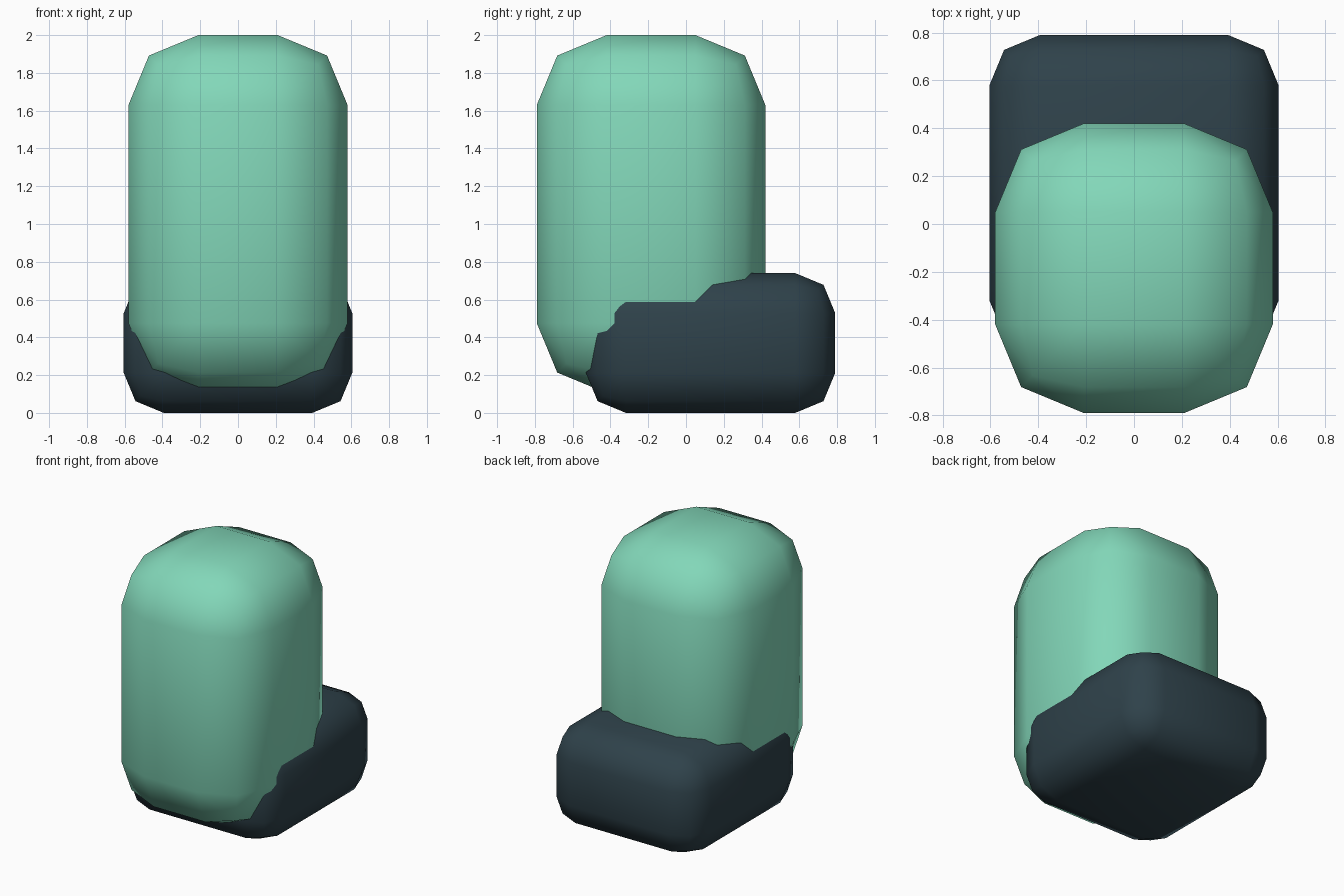
import bpy
from mathutils import Matrix, Vector
import bmesh

if "Cube" in bpy.data.objects:
    bpy.data.objects.remove(bpy.data.objects["Cube"])


def material(name, rgb):
    mat = bpy.data.materials.new(name)
    mat.diffuse_color = (*rgb, 1.0)
    mat.use_nodes = True
    mat.node_tree.nodes["Principled BSDF"].inputs["Base Color"].default_value = mat.diffuse_color
    return mat


def rounded_box(name, low, high, radius, mat):
    """Box between two corners with a two-segment rounded bevel."""
    low, high = Vector(low), Vector(high)
    bm = bmesh.new()
    bmesh.ops.create_cube(bm, size=1.0, matrix=Matrix.Translation((low + high) / 2)
                          @ Matrix.Diagonal((*(high - low), 1.0)))
    bmesh.ops.bevel(bm, geom=bm.edges[:], offset=radius, segments=2,
                    profile=0.5, affect='EDGES')
    for face in bm.faces:
        face.smooth = True
    mesh = bpy.data.meshes.new(name)
    bm.to_mesh(mesh)
    bm.free()
    mesh.materials.append(mat)
    obj = bpy.data.objects.new(name, mesh)
    bpy.context.collection.objects.link(obj)
    return obj


mint = material("mint_green", (0.225, 0.680, 0.485))
slate = material("dark_slate", (0.028, 0.054, 0.069))

# Tall upright body, overlapping the pack at its lower back
rounded_box("body", (-0.58, -0.79, 0.105), (0.58, 0.42, 2.0), 0.37, mint)

# Low block behind and under the body
rounded_box("rear_block", (-0.605, -0.53, 0.0), (0.605, 0.79, 0.74), 0.212, slate)
